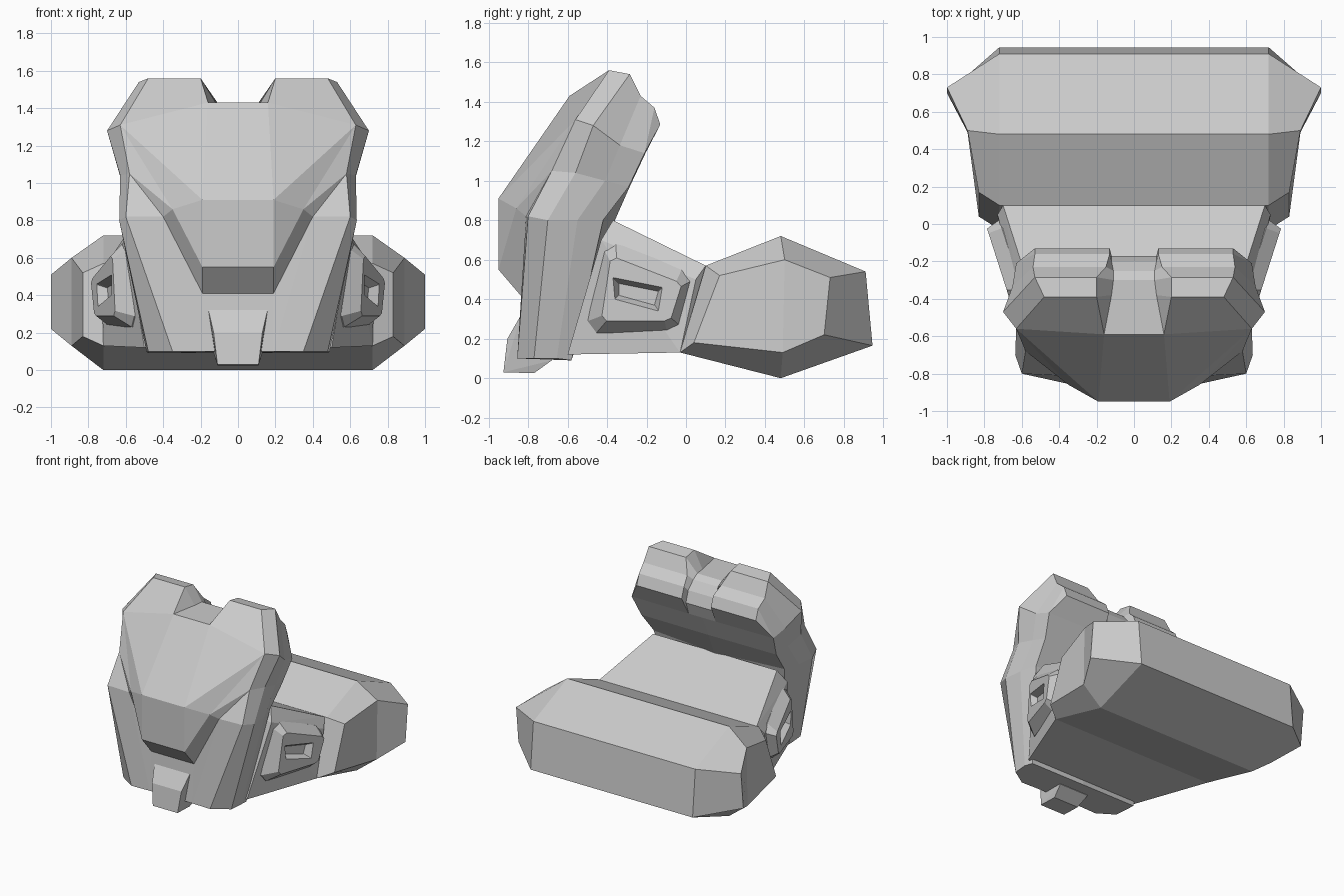
import bpy
import bmesh
from mathutils import Vector

default_cube = bpy.data.objects.get("Cube")
if default_cube:
    bpy.data.objects.remove(default_cube, do_unlink=True)

GREY = (0.6, 0.6, 0.6, 1.0)
grey = bpy.data.materials.new("plain grey")
grey.use_nodes = True
grey.diffuse_color = GREY
grey.node_tree.nodes["Principled BSDF"].inputs["Base Color"].default_value = GREY


def add_face(bm, points):
    """Add one polygon from coordinates, skipping repeated corners."""
    corners = list(dict.fromkeys(tuple(point) for point in points))
    if len(corners) > 2:
        return bm.faces.new([bm.verts.new(corner) for corner in corners])


def strip(bm, first, second, closed=False):
    """Bridge two matching rows of points with quads."""
    count = len(first)
    for i in range(count if closed else count - 1):
        j = (i + 1) % count
        add_face(bm, [first[i], first[j], second[j], second[i]])


def centre(point):
    """Move a point onto the symmetry plane."""
    return (0, point[1], point[2])


def mirror_and_weld(bm):
    """Copy the half model to the other side and weld it into a solid."""
    bmesh.ops.remove_doubles(bm, verts=bm.verts, dist=0.0005)
    geometry = bm.verts[:] + bm.edges[:] + bm.faces[:]
    bmesh.ops.mirror(bm, geom=geometry, axis='X', merge_dist=0.0005)
    bmesh.ops.remove_doubles(bm, verts=bm.verts, dist=0.0005)
    bmesh.ops.recalc_face_normals(bm, faces=bm.faces)


def finish(name, bm):
    mesh = bpy.data.meshes.new(name)
    bm.to_mesh(mesh)
    bm.free()
    mesh.materials.append(grey)
    part = bpy.data.objects.new(name, mesh)
    bpy.context.collection.objects.link(part)
    return part


def hull_part(name, half_points):
    """Convex block from the corner points of its left half."""
    bm = bmesh.new()
    for x, y, z in half_points:
        bm.verts.new((x, y, z))
        bm.verts.new((-x, y, z))
    result = bmesh.ops.convex_hull(bm, input=bm.verts)
    loose = [v for v in result["geom_interior"] if isinstance(v, bmesh.types.BMVert)]
    bmesh.ops.delete(bm, geom=loose, context='VERTS')
    bmesh.ops.recalc_face_normals(bm, faces=bm.faces)
    return finish(name, bm)


# Rear pod: a six-sided bar with flared, chamfered ends
bm = bmesh.new()
pod_profile = [(.1, .57), (.48, .72), (.91, .54), (.945, .165), (.48, 0), (-.03, .13)]
pod_middle = [(0, y, z) for y, z in pod_profile]
pod_shoulder = [(.72, y, z) for y, z in pod_profile]
pod_end = [(.83, .17, .52), (.89, .5, .6), (1, .73, .51),
           (1, .7, .22), (.89, .49, .13), (.83, .04, .18)]
strip(bm, pod_middle, pod_shoulder, closed=True)
strip(bm, pod_shoulder, pod_end, closed=True)
near_top, waist_top, far_top, far_low, waist_low, near_low = pod_end
add_face(bm, [near_top, waist_top, waist_low, near_low])
add_face(bm, [waist_top, far_top, far_low, waist_low])
mirror_and_weld(bm)
finish("rear_pod", bm)

# Neck: tapered block joining the pod and the mask
hull_part("neck", [
    (.7, .1, .57), (.73, .05, .5), (.72, -.03, .13),
    (.55, -.37, .8), (.6, -.43, .7), (.5, -.6, .12)])

# Chin block
hull_part("chin", [
    (.16, -.83, .33), (.13, -.905, .2), (.11, -.925, .03),
    (.11, -.77, .025), (.13, -.68, .09), (.15, -.7, .33)])

# Mask: edge columns, each running from the crest down to the jaw
bm = bmesh.new()
rim = [(.48, -.39, 1.56), (.63, -.56, 1.31), (.58, -.68, 1.05),
       (.6, -.8, .82), (.35, -.855, .1)]
side = [(.53, -.285, 1.54), (.7, -.47, 1.28), (.63, -.56, 1.04),
        (.635, -.7, .8), (.48, -.77, .1)]
rear = [(.54, -.23, 1.43), (.65, -.335, 1.18), (.62, -.41, 1),
        (.62, -.55, .8), (.49, -.655, .1)]
back = [(.53, -.16, 1.37), (.63, -.21, 1.14), (.6, -.29, .97),
        (.58, -.42, .8), (.48, -.58, .09)]
for first, second in ((rim, side), (side, rear), (rear, back)):
    strip(bm, first, second)

# Mask crest: two horns with a notch between them
tip = (.53, -.13, 1.285)
horn_outer = [rim[1], rim[0], side[0], rear[0], back[0], tip]
horn_inner = [(.16, -.59, 1.43), (.2, -.39, 1.56), (.2, -.285, 1.54),
              (.15, -.23, 1.43), (.13, -.16, 1.37), (.13, -.13, 1.285)]
notch = [horn_inner[0], (.12, -.38, 1.43), (.11, -.3, 1.43),
         (.11, -.25, 1.4), (.12, -.2, 1.33), (.12, -.17, 1.24)]
strip(bm, horn_outer, horn_inner)
strip(bm, horn_inner, notch)
strip(bm, notch, [centre(point) for point in notch])
add_face(bm, [back[0], tip, back[1]])

# Mask back wall
hub = (.12, -.205, 1.14)
spine = [centre(hub), (0, -.285, .97), (0, -.36, .8), (0, -.58, .09)]
add_face(bm, [horn_inner[-1], tip, back[1], hub])
add_face(bm, [notch[-1], horn_inner[-1], hub])
add_face(bm, [centre(notch[-1]), notch[-1], hub, spine[0]])
add_face(bm, [spine[0], hub, back[1], back[2], spine[1]])
strip(bm, spine[1:], back[2:])

# Mask forehead and its overhanging snout
top = horn_inner[0]
bridge, snout, lip = (.19, -.95, .91), (.19, -.95, .55), (.19, -.83, .41)
brow, cheek, jaw = (.35, -.86, .86), (.4, -.81, .82), (.19, -.85, .1)
middle_line = [top, bridge, snout, lip, jaw]
strip(bm, middle_line, [centre(point) for point in middle_line])
for facet in ((top, rim[1], bridge), (bridge, rim[1], brow),
              (rim[1], rim[2], brow), (rim[2], cheek, brow),
              (rim[2], rim[3], cheek), (bridge, brow, snout),
              (brow, cheek, lip, snout), (cheek, jaw, lip),
              (cheek, rim[3], rim[4], jaw)):
    add_face(bm, facet)
add_face(bm, [jaw, rim[4], side[4], rear[4], back[4], spine[-1], centre(jaw)])
mirror_and_weld(bm)

# Slanted cheek slots sunk into the face
cheek_middle = sum((Vector(p) for p in (cheek, rim[3], rim[4], jaw)), Vector()) / 4
slots = [face for face in bm.faces if len(face.verts) == 4 and
         (Vector(map(abs, face.calc_center_median())) - cheek_middle).length < 0.01]
bmesh.ops.inset_individual(bm, faces=slots, thickness=0.025, depth=0)
bmesh.ops.inset_individual(bm, faces=slots, thickness=0.025, depth=-0.04)
finish("mask", bm)


# Side vents: chamfered plates with a window, lying on the neck flanks
def vent_ring(corners, chamfer, height):
    """Cut each corner of a (y, z) quad and lay it on the sloping flank."""
    ring = []
    for i, corner in enumerate(corners):
        here = Vector(corner)
        for other in (corners[i - 1], corners[(i + 1) % len(corners)]):
            y, z = here.lerp(Vector(other), chamfer)
            ring.append((0.7 + 0.32 * (y - 0.02) + height, y, z))
    return ring


plate = [(-.41, .72), (.03, .525), (-.04, .23), (-.51, .23)]
raised = [(-.38, .62), (-.02, .48), (-.08, .29), (-.43, .29)]
window = [(-.37, .51), (-.12, .46), (-.14, .34), (-.36, .4)]
floor = [(-.34, .48), (-.14, .44), (-.16, .37), (-.34, .42)]
rings = [vent_ring(plate, 0.12, -0.06), vent_ring(plate, 0.12, 0.02),
         vent_ring(raised, 0.08, 0.1), vent_ring(window, 0.02, 0.1),
         vent_ring(floor, 0.02, 0.05)]
bm = bmesh.new()
for first, second in zip(rings, rings[1:]):
    strip(bm, first, second, closed=True)
add_face(bm, rings[0])
add_face(bm, rings[-1])
mirror_and_weld(bm)
finish("side_vents", bm)
